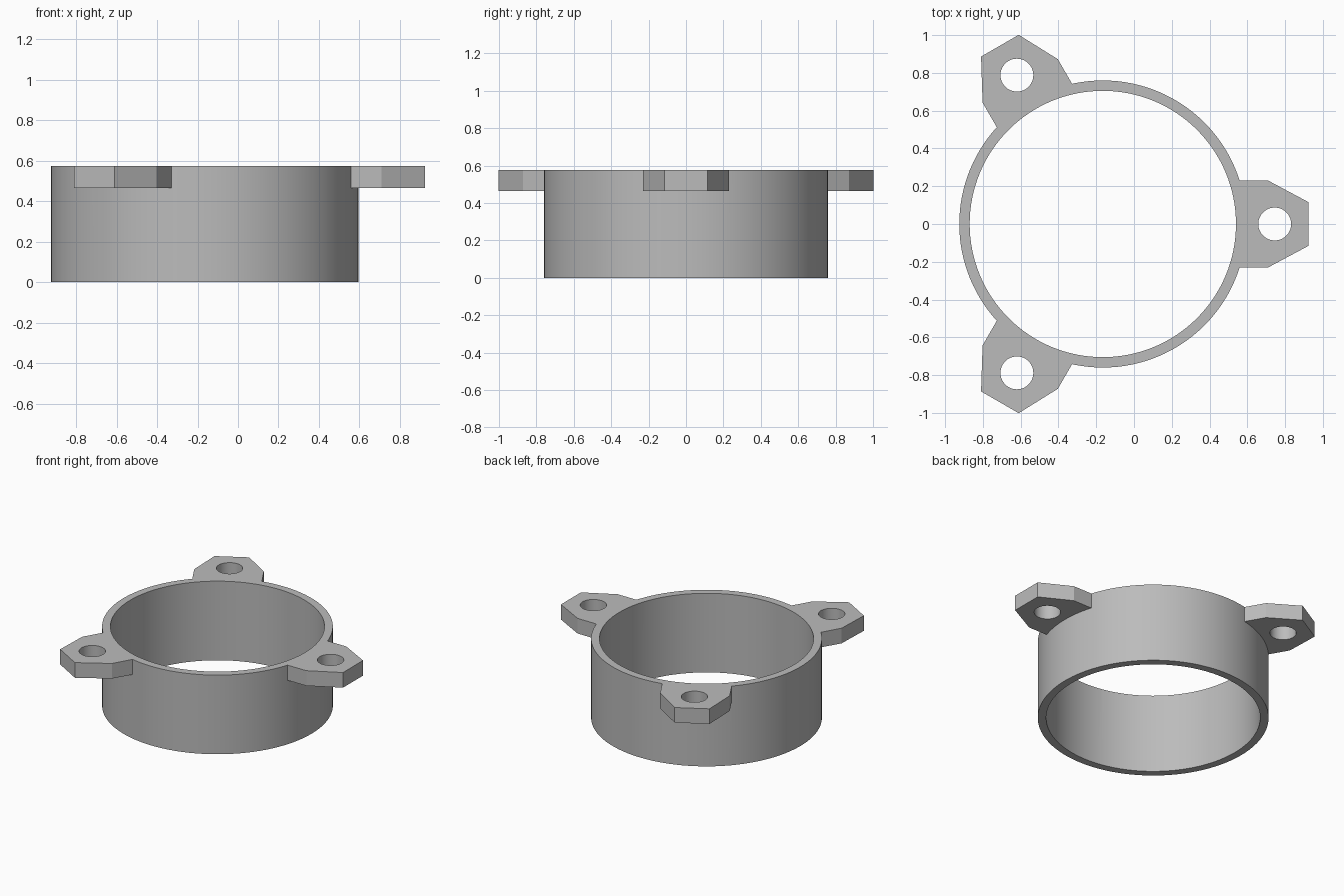
import bpy
import bmesh
from math import cos, sin, tau, radians

if "Cube" in bpy.data.objects:
    bpy.data.objects.remove(bpy.data.objects["Cube"], do_unlink=True)

CX = -0.165                      # ring axis
OUTER, BORE = 0.76, 0.705
HEIGHT, LUG_BOTTOM = 0.575, 0.465
HOLE_AT, HOLE_R = 0.91, 0.087

grey = bpy.data.materials.new("grey")
grey.use_nodes = True
grey.diffuse_color = (0.5, 0.5, 0.5, 1)
grey.node_tree.nodes["Principled BSDF"].inputs["Base Color"].default_value = (0.5, 0.5, 0.5, 1)


def circle(radius, count, x=0.0):
    return [(x + radius * cos(tau * i / count), radius * sin(tau * i / count))
            for i in range(count)]


def prism(name, outline, z0, z1, angle=0.0):
    """Extrude a flat outline, turned about the ring axis."""
    c, s = cos(angle), sin(angle)
    bm = bmesh.new()
    face = bm.faces.new([bm.verts.new((CX + x * c - y * s, x * s + y * c, z0))
                         for x, y in outline])
    top = bmesh.ops.extrude_face_region(bm, geom=[face])["geom"]
    for v in top:
        if isinstance(v, bmesh.types.BMVert):
            v.co.z = z1
    bmesh.ops.recalc_face_normals(bm, faces=bm.faces)
    mesh = bpy.data.meshes.new(name)
    bm.to_mesh(mesh)
    bm.free()
    mesh.materials.append(grey)
    obj = bpy.data.objects.new(name, mesh)
    bpy.context.collection.objects.link(obj)
    return obj


def combine(target, other, operation):
    """Apply a boolean and discard the tool object."""
    bpy.context.view_layer.objects.active = target
    mod = target.modifiers.new("Boolean", 'BOOLEAN')
    mod.operation, mod.solver, mod.object = operation, 'EXACT', other
    bpy.ops.object.modifier_apply(modifier=mod.name)
    bpy.data.objects.remove(other, do_unlink=True)


# Ring body with three mounting lugs flush with its top
body = prism("mounting_ring", circle(OUTER, 128), 0, HEIGHT)
lug = [(0.6, -0.23), (0.875, -0.23), (1.09, -0.115),
       (1.09, 0.115), (0.875, 0.23), (0.6, 0.23)]
angles = [radians(a) for a in (0, 120, 240)]
for a in angles:
    combine(body, prism("lug", lug, LUG_BOTTOM, HEIGHT, a), 'UNION')

# Bore and screw holes
combine(body, prism("bore", circle(BORE, 128), -0.1, HEIGHT + 0.1), 'DIFFERENCE')
for a in angles:
    hole = prism("screw_hole", circle(HOLE_R, 48, HOLE_AT), LUG_BOTTOM - 0.1, HEIGHT + 0.1, a)
    combine(body, hole, 'DIFFERENCE')

# Smooth walls, sharp rims
bpy.ops.object.select_all(action='DESELECT')
body.select_set(True)
bpy.context.view_layer.objects.active = body
bpy.ops.object.shade_smooth_by_angle(angle=radians(25))
